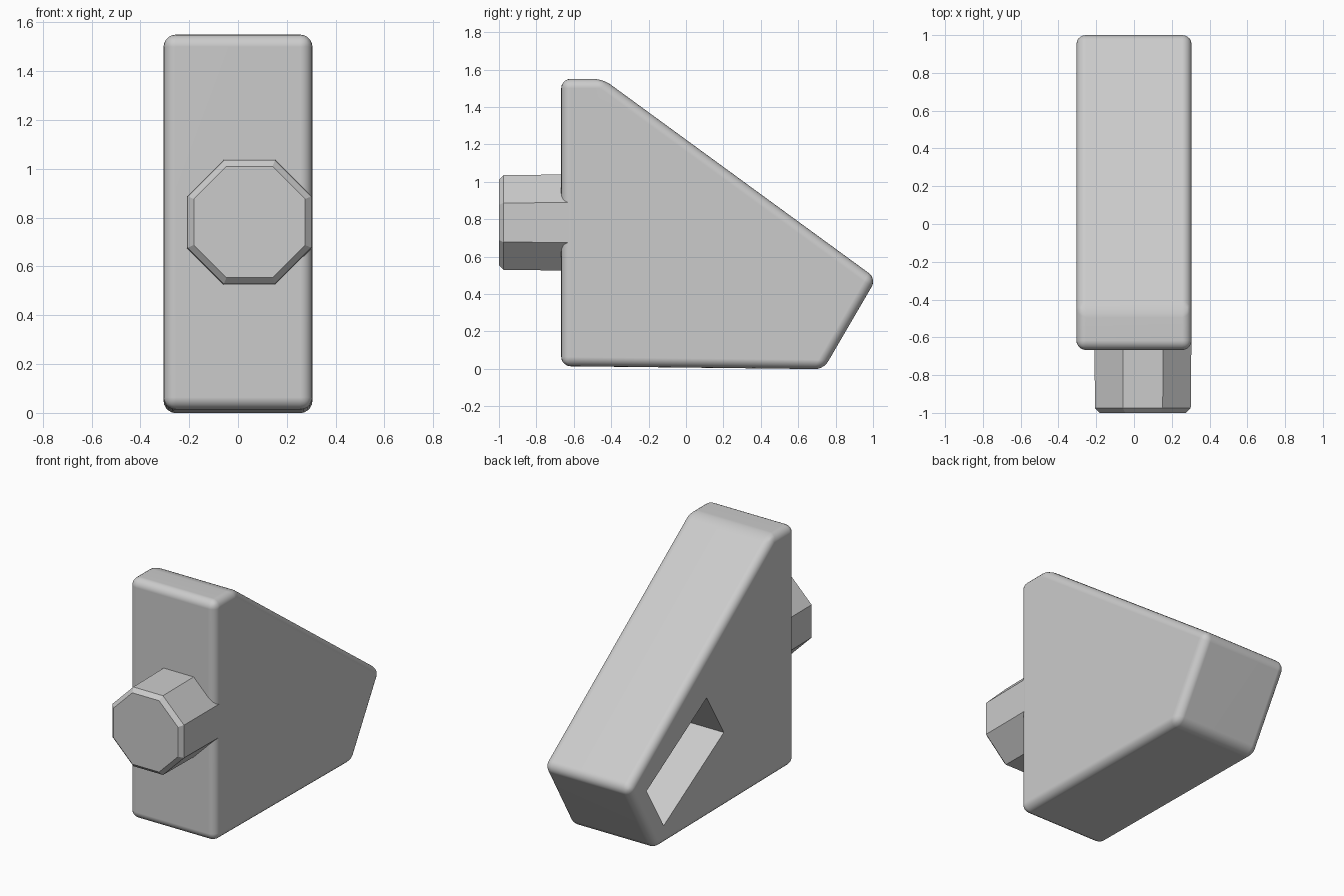
import bpy, bmesh
from math import radians, pi, cos
from mathutils import Matrix

cube = bpy.data.objects.get("Cube")
if cube:
    bpy.data.objects.remove(cube, do_unlink=True)

grey = bpy.data.materials.new("plain grey")
grey.use_nodes = True
tone = (0.6, 0.6, 0.6, 1)
grey.diffuse_color = tone
grey.node_tree.nodes["Principled BSDF"].inputs["Base Color"].default_value = tone


def make_object(name, bm):
    bmesh.ops.recalc_face_normals(bm, faces=bm.faces)
    mesh = bpy.data.meshes.new(name)
    bm.to_mesh(mesh)
    bm.free()
    mesh.materials.append(grey)
    obj = bpy.data.objects.new(name, mesh)
    bpy.context.collection.objects.link(obj)
    return obj


def extrude_side_profile(name, points, x0, x1):
    """Extrude a closed (y, z) outline from x0 to x1."""
    bm = bmesh.new()
    face = bm.faces.new([bm.verts.new((x0, y, z)) for y, z in points])
    grown = bmesh.ops.extrude_face_region(bm, geom=[face])["geom"]
    moved = [v for v in grown if isinstance(v, bmesh.types.BMVert)]
    bmesh.ops.translate(bm, verts=moved, vec=(x1 - x0, 0, 0))
    return make_object(name, bm)


# Wedge body with rounded edges
half_width = 0.305
body = extrude_side_profile(
    "wedge_body",
    [(-0.667, 0.014), (0.736, -0.002), (1.018, 0.482), (-0.445, 1.55), (-0.667, 1.55)],
    -half_width, half_width)
bevel = body.modifiers.new("rounded edges", "BEVEL")
bevel.width = 0.05
bevel.segments = 5
bevel.limit_method = "ANGLE"
bevel.angle_limit = radians(20)

# Slanted rectangular pocket in the -x side
cutter = extrude_side_profile(
    "pocket_cutter",
    [(0.226, 0.777), (0.053, 0.489), (0.661, 0.125), (0.834, 0.413)],
    -half_width - 0.1, 0.1)
cutter.hide_render = True
cut = body.modifiers.new("pocket", "BOOLEAN")
cut.operation = "DIFFERENCE"
cut.solver = "EXACT"
cut.object = cutter

bpy.ops.object.select_all(action="DESELECT")
body.select_set(True)
bpy.context.view_layer.objects.active = body
for name in [m.name for m in body.modifiers]:
    bpy.ops.object.modifier_apply(modifier=name)
bpy.data.objects.remove(cutter, do_unlink=True)
bpy.ops.object.shade_smooth_by_angle(angle=radians(30))
weighted = body.modifiers.new("flat faces", "WEIGHTED_NORMAL")
weighted.keep_sharp = True

# Octagonal knob with a chamfered front rim
apothem, rim = 0.257, 0.025
front, back = -1.0, -0.6
bm = bmesh.new()
radius = apothem / cos(pi / 8)
bmesh.ops.create_cone(bm, cap_ends=True, segments=8, radius1=radius,
                      radius2=radius * 0.985, depth=back - front)
bmesh.ops.rotate(bm, verts=bm.verts, matrix=Matrix.Rotation(pi / 8, 3, "Z"))
bmesh.ops.rotate(bm, verts=bm.verts, matrix=Matrix.Rotation(pi / 2, 3, "X"))
bmesh.ops.translate(bm, verts=bm.verts, vec=(0.047, (front + back) / 2, 0.782))
bm.normal_update()
cap = min(bm.faces, key=lambda f: f.calc_center_median().y)
bmesh.ops.bevel(bm, geom=list(cap.edges), offset=rim, segments=1,
                affect="EDGES", profile=0.5)
make_object("octagonal_knob", bm)
